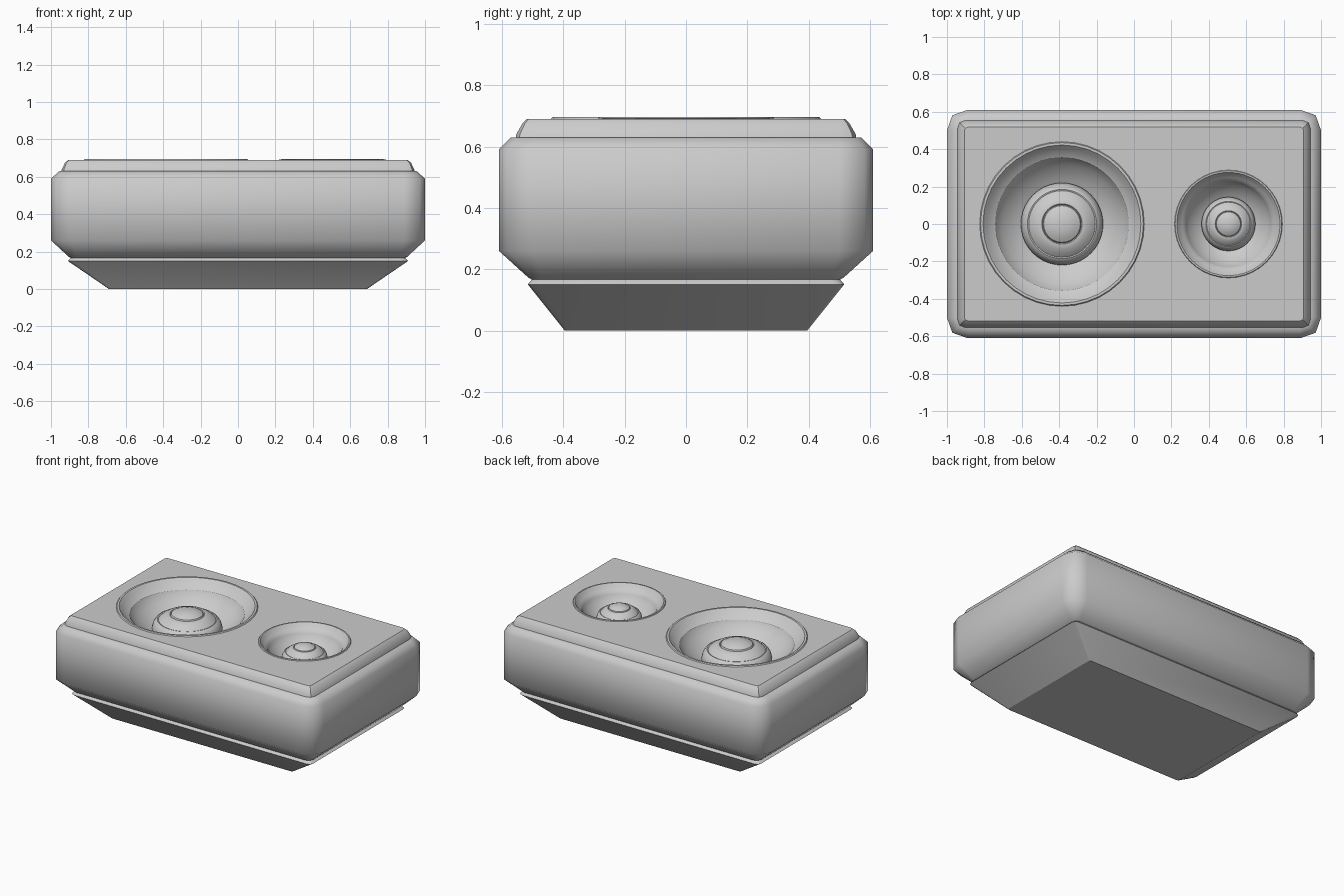
import bpy, bmesh
from math import cos, sin, pi, radians

if "Cube" in bpy.data.objects:
    bpy.data.objects.remove(bpy.data.objects["Cube"])


def rect_ring(hx, hy, c, z):
    """Rectangle outline with softened three-point corners, counter-clockwise."""
    k = c * 0.26
    q = [(hx, hy - c), (hx - k, hy - k), (hx - c, hy)]
    pts = q + [(-x, y) for x, y in reversed(q)]
    pts += [(-x, -y) for x, y in pts]
    return [(x, y, z) for x, y in pts]


def circle_ring(cx, r, z, n=40):
    return [(cx + r * cos(2 * pi * i / n), r * sin(2 * pi * i / n), z) for i in range(n)]


def bridge(bm, rings):
    """Skin consecutive rings with quads; returns the vertex loops."""
    loops = [[bm.verts.new(p) for p in ring] for ring in rings]
    for a, b in zip(loops, loops[1:]):
        n = len(a)
        for i in range(n):
            j = (i + 1) % n
            bm.faces.new((a[i], a[j], b[j], b[i]))
    return loops


def finish(bm, name, angle=30):
    me = bpy.data.meshes.new(name)
    bm.to_mesh(me)
    bm.free()
    ob = bpy.data.objects.new(name, me)
    bpy.context.collection.objects.link(ob)
    bpy.ops.object.select_all(action='DESELECT')
    ob.select_set(True)
    bpy.context.view_layer.objects.active = ob
    bpy.ops.object.shade_smooth_by_angle(angle=radians(angle))
    return ob


# tapered base with thin lip
bm = bmesh.new()
loops = bridge(bm, [rect_ring(*r) for r in [
    (0.69, 0.395, 0.015, 0.0),
    (0.91, 0.515, 0.03, 0.15),
    (0.905, 0.512, 0.03, 0.156),
    (0.89, 0.50, 0.03, 0.168)]])
bm.faces.new(list(reversed(loops[0])))
bm.faces.new(loops[-1])
finish(bm, "base")

# main cabinet body
bm = bmesh.new()
loops = bridge(bm, [rect_ring(*r) for r in [
    (0.88, 0.49, 0.03, 0.16),
    (0.905, 0.513, 0.04, 0.172),
    (1.0, 0.61, 0.11, 0.26),
    (1.0, 0.61, 0.11, 0.59),
    (0.955, 0.57, 0.07, 0.63),
    (0.93, 0.54, 0.05, 0.63)]])
bm.faces.new(list(reversed(loops[0])))
finish(bm, "cabinet", 50)

# speakers: (name, centre x, radius scale, depth scale)
speakers = [("large_speaker", -0.385, 1.0, 1.0), ("small_speaker", 0.505, 0.655, 0.8)]

# raised top panel with two round openings
bm = bmesh.new()
loops = bridge(bm, [rect_ring(*r) for r in [
    (0.945, 0.555, 0.045, 0.625),
    (0.942, 0.553, 0.045, 0.64),
    (0.925, 0.533, 0.03, 0.675),
    (0.907, 0.518, 0.02, 0.69)]])
rim = set(loops[-1])
edges = [e for e in bm.edges if all(v in rim for v in e.verts)]
for _, cx, s, _ in speakers:
    vs = [bm.verts.new(p) for p in circle_ring(cx, 0.43 * s, 0.69)]
    edges += [bm.edges.new((vs[i - 1], vs[i])) for i in range(len(vs))]
fill = bmesh.ops.triangle_fill(bm, edges=edges, use_beauty=True)
for f in fill["geom"]:
    if isinstance(f, bmesh.types.BMFace):
        f.normal_update()
        if f.normal.z < 0:
            f.normal_flip()
finish(bm, "top_panel")

# speaker cones: rim, surround, bowl, stepped dome (radius, depth below rim)
profile = [(0.44, 0.006), (0.435, 0.0), (0.422, 0.0), (0.405, 0.018), (0.38, 0.042),
           (0.357, 0.055), (0.35, 0.07), (0.32, 0.105), (0.28, 0.14), (0.24, 0.165),
           (0.20, 0.185), (0.218, 0.165), (0.22, 0.15), (0.212, 0.12), (0.197, 0.097),
           (0.185, 0.09), (0.178, 0.092), (0.16, 0.076), (0.135, 0.062), (0.115, 0.055),
           (0.108, 0.055), (0.103, 0.06), (0.098, 0.05), (0.075, 0.038), (0.045, 0.029),
           (0.015, 0.026)]
for name, cx, s, d in speakers:
    bm = bmesh.new()
    loops = bridge(bm, [circle_ring(cx, r * s, 0.696 - z * d) for r, z in profile])
    bm.faces.new(loops[-1])
    finish(bm, name, 35)
